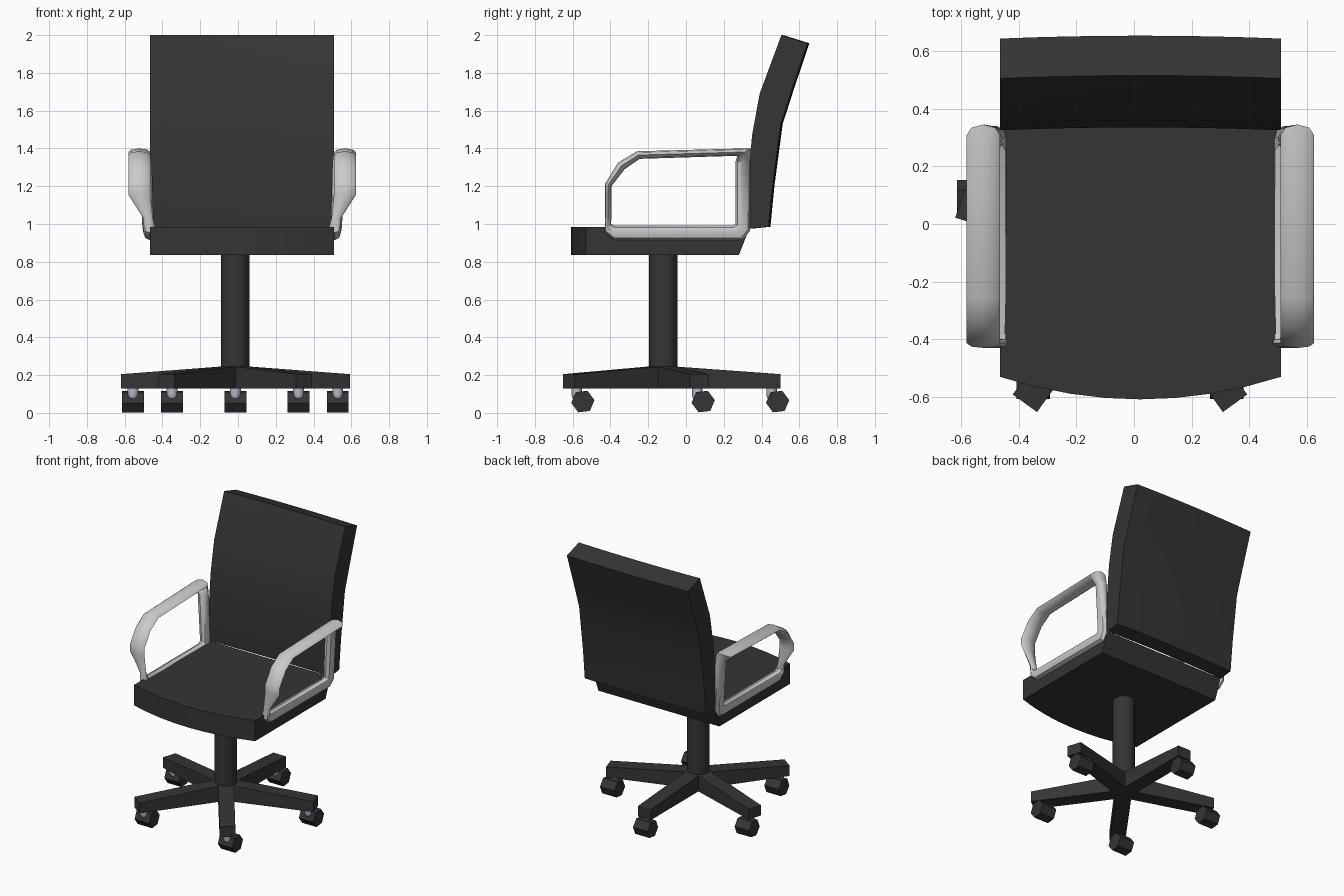
import bpy, bmesh, math
from mathutils import Matrix, Vector

if "Cube" in bpy.data.objects:
    bpy.data.objects.remove(bpy.data.objects["Cube"])

CX = 0.022                      # centre line of seat, back and arms
HUB = Vector((-0.014, -0.12, 0))  # centre of the base


def material(name, col):
    m = bpy.data.materials.new(name)
    m.diffuse_color = (*col, 1)
    m.use_nodes = True
    m.node_tree.nodes["Principled BSDF"].inputs["Base Color"].default_value = m.diffuse_color
    return m


DARK = material("dark_plastic", (0.035, 0.035, 0.035))
PALE = material("pale_metal", (0.5, 0.5, 0.65))


def make(name, verts, faces, mat=None, smooth=True, origin=(0, 0, 0)):
    me = bpy.data.meshes.new(name)
    me.from_pydata(verts, [], faces)
    bm = bmesh.new()
    bm.from_mesh(me)
    bmesh.ops.recalc_face_normals(bm, faces=bm.faces)
    bm.to_mesh(me)
    bm.free()
    ob = bpy.data.objects.new(name, me)
    ob.location = origin
    bpy.context.collection.objects.link(ob)
    if mat:
        me.materials.append(mat)
    if smooth:
        bpy.ops.object.select_all(action='DESELECT')
        ob.select_set(True)
        bpy.context.view_layer.objects.active = ob
        bpy.ops.object.shade_smooth_by_angle(angle=math.radians(40))
    return ob


def loft(name, rings, mat=None, closed=False, **kw):
    """Skin a list of equal rings; cap the ends unless closed."""
    n, k = len(rings[0]), len(rings)
    verts = [p for r in rings for p in r]
    faces = []
    for i in range(k if closed else k - 1):
        a, b = i * n, (i + 1) % k * n
        faces += [(a + j, a + (j + 1) % n, b + (j + 1) % n, b + j) for j in range(n)]
    if not closed:
        faces += [tuple(range(n)), tuple(range((k - 1) * n, k * n))]
    return make(name, verts, faces, mat, **kw)


def disc(c, r, n, axis='Z', turn=0.0):
    pts = []
    for i in range(n):
        a = turn + i * math.tau / n
        u, v = r * math.cos(a), r * math.sin(a)
        pts.append((c[0] + u, c[1] + v, c[2]) if axis == 'Z' else (c[0], c[1] + u, c[2] + v))
    return pts


# Seat: side profile swept across x, front edge bowed forward
HALF = 0.487
STEPS = [-1 + i / 4 for i in range(9)]
rings = []
for t in STEPS:
    f = -0.53 - 0.078 * (1 - t * t)
    rings.append([(CX + t * HALF, y, z) for y, z in
                  [(f, 0.835), (f, 0.985), (0.335, 0.975), (0.28, 0.835)]])
loft("seat", rings, DARK)

# Back: bent side profile swept across x, slightly bowed
profile = [(0.335, 0.975), (0.325, 1.2), (0.35, 1.47), (0.39, 1.69), (0.505, 2.0),
           (0.643, 1.957), (0.56, 1.71), (0.502, 1.53), (0.458, 1.2), (0.437, 0.985)]
rings = []
for t in STEPS:
    bow = 0.01 * (1 - t * t)
    rings.append([(CX + t * HALF, y + bow, z) for y, z in profile])
loft("backrest", rings, DARK)

# Arm: closed loop of octagonal sections (outer y,z, inner y,z, x range)
stations = [
    (-0.43, 1.21, -0.395, 1.20, 0.508, 0.625),
    (-0.36, 1.325, -0.325, 1.29, 0.508, 0.625),
    (-0.26, 1.385, -0.245, 1.345, 0.508, 0.625),
    (0.30, 1.40, 0.30, 1.362, 0.508, 0.625),
    (0.345, 1.40, 0.27, 1.358, 0.508, 0.625),
    (0.34, 1.33, 0.262, 1.33, 0.50, 0.57),
    (0.34, 0.965, 0.262, 1.00, 0.49, 0.55),
    (0.30, 0.915, 0.245, 0.993, 0.48, 0.545),
    (-0.38, 0.915, -0.38, 0.993, 0.48, 0.545),
    (-0.43, 0.955, -0.397, 1.00, 0.48, 0.545),
    (-0.43, 1.03, -0.395, 1.03, 0.495, 0.545),
    (-0.43, 1.155, -0.395, 1.155, 0.508, 0.625),
]
rings = []
for oy, oz, iy, iz, x0, x1 in stations:
    ring = []
    for i in range(8):
        c, s = math.cos(i * math.pi / 4), math.sin(i * math.pi / 4)
        ring.append(((x0 + x1) / 2 + c * (x1 - x0) / 2 - CX,
                     (oy + iy) / 2 + s * (oy - iy) / 2,
                     (oz + iz) / 2 + s * (oz - iz) / 2))
    rings.append(ring)
arm = loft("armrests", rings, closed=True, origin=(CX, 0, 0))
arm.modifiers.new("mirror", 'MIRROR')

# Column
loft("column", [disc((HUB.x, HUB.y, z), 0.075, 12) for z in (0.14, 0.86)], DARK)

# Base: five tapered legs, each with a stem and a hexagonal wheel
for k in range(5):
    rot = Matrix.Rotation(k * math.tau / 5, 4, 'Z')
    rings = []
    for d, top in ((0.0, 0.25), (0.62, 0.205)):
        rings.append([HUB + rot @ Vector((x, d, z)) for x, z in
                      ((-0.052, 0.13), (0.052, 0.13), (0.052, top), (-0.052, top))])
    loft(f"base_leg_{k + 1}", rings, DARK, smooth=False)

    tip = HUB + rot @ Vector((0, 0.57, 0))
    y = tip.y + 0.035
    loft(f"caster_wheel_{k + 1}",
         [disc((tip.x + dx, y, 0.06), 0.062, 6, 'X', 0.12) for dx in (-0.058, 0.058)],
         DARK, smooth=False)
    loft(f"caster_stem_{k + 1}",
         [disc((tip.x, y - 0.032, z), r, 10) for z, r in
          ((0.068, 0.012), (0.078, 0.024), (0.095, 0.029), (0.135, 0.029))], PALE)
